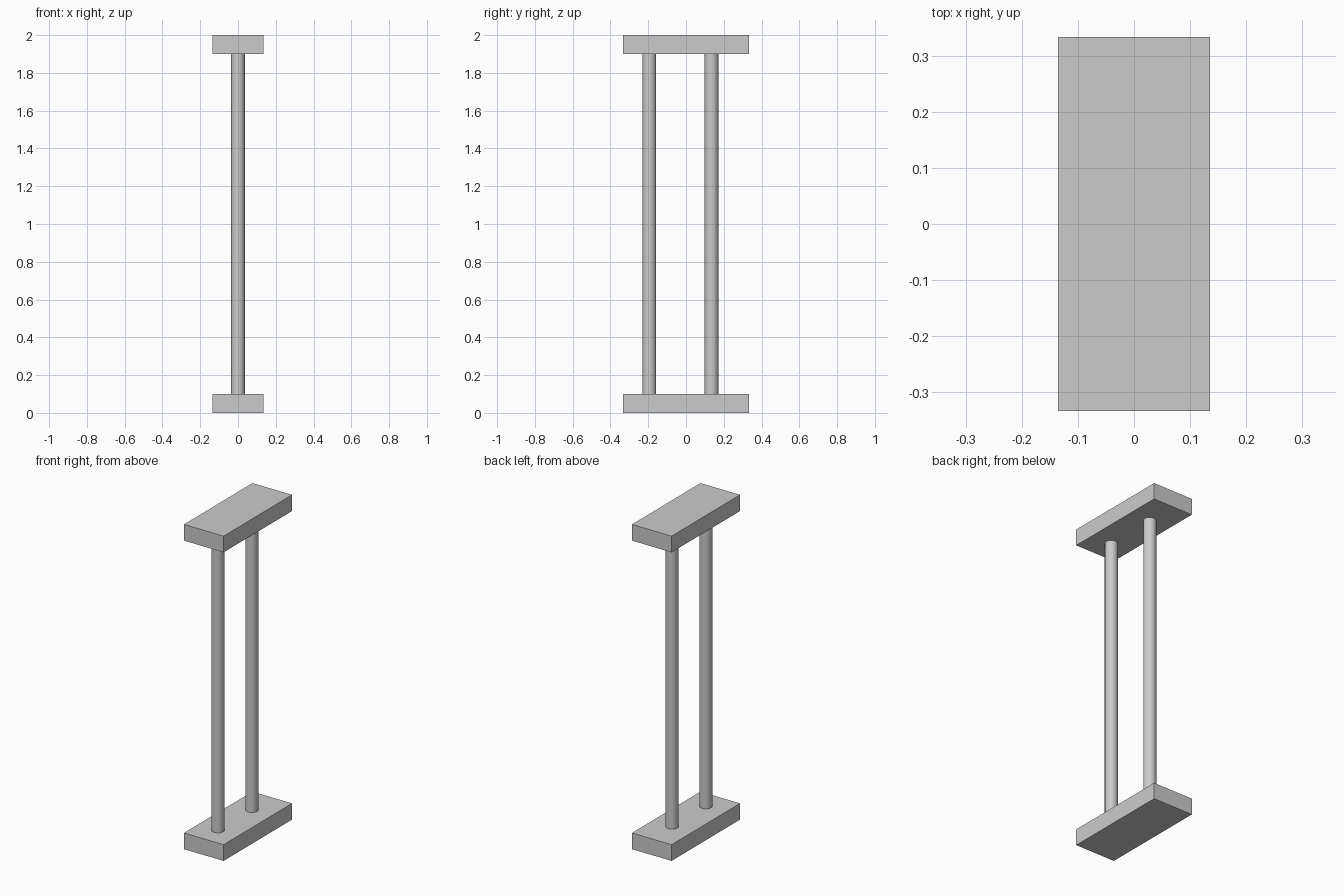
import bpy

cube = bpy.data.objects.get("Cube")
if cube:
    bpy.data.objects.remove(cube, do_unlink=True)

# One plain grey for every part
grey = bpy.data.materials.new("light_grey")
grey.use_nodes = True
color = (0.6, 0.6, 0.6, 1)
grey.diffuse_color = color
grey.node_tree.nodes["Principled BSDF"].inputs["Base Color"].default_value = color

WIDTH, DEPTH, HEIGHT, SLAB = 0.27, 0.666, 2.0, 0.1
POST_RADIUS = 0.036


def add_slab(name, z):
    bpy.ops.mesh.primitive_cube_add(size=1, location=(0, 0, z))
    slab = bpy.context.object
    slab.name = name
    slab.scale = (WIDTH, DEPTH, SLAB)
    bpy.ops.object.transform_apply(location=False, rotation=False, scale=True)
    slab.data.materials.append(grey)


def add_post(name, y):
    bpy.ops.mesh.primitive_cylinder_add(
        vertices=32, radius=POST_RADIUS, depth=HEIGHT - 2 * SLAB,
        location=(0, y, HEIGHT / 2))
    post = bpy.context.object
    post.name = name
    post.data.materials.append(grey)
    bpy.ops.object.shade_smooth_by_angle()


# End slabs
add_slab("bottom_slab", SLAB / 2)
add_slab("top_slab", HEIGHT - SLAB / 2)

# Round posts, set slightly toward the front
add_post("front_post", -0.194)
add_post("back_post", 0.135)
